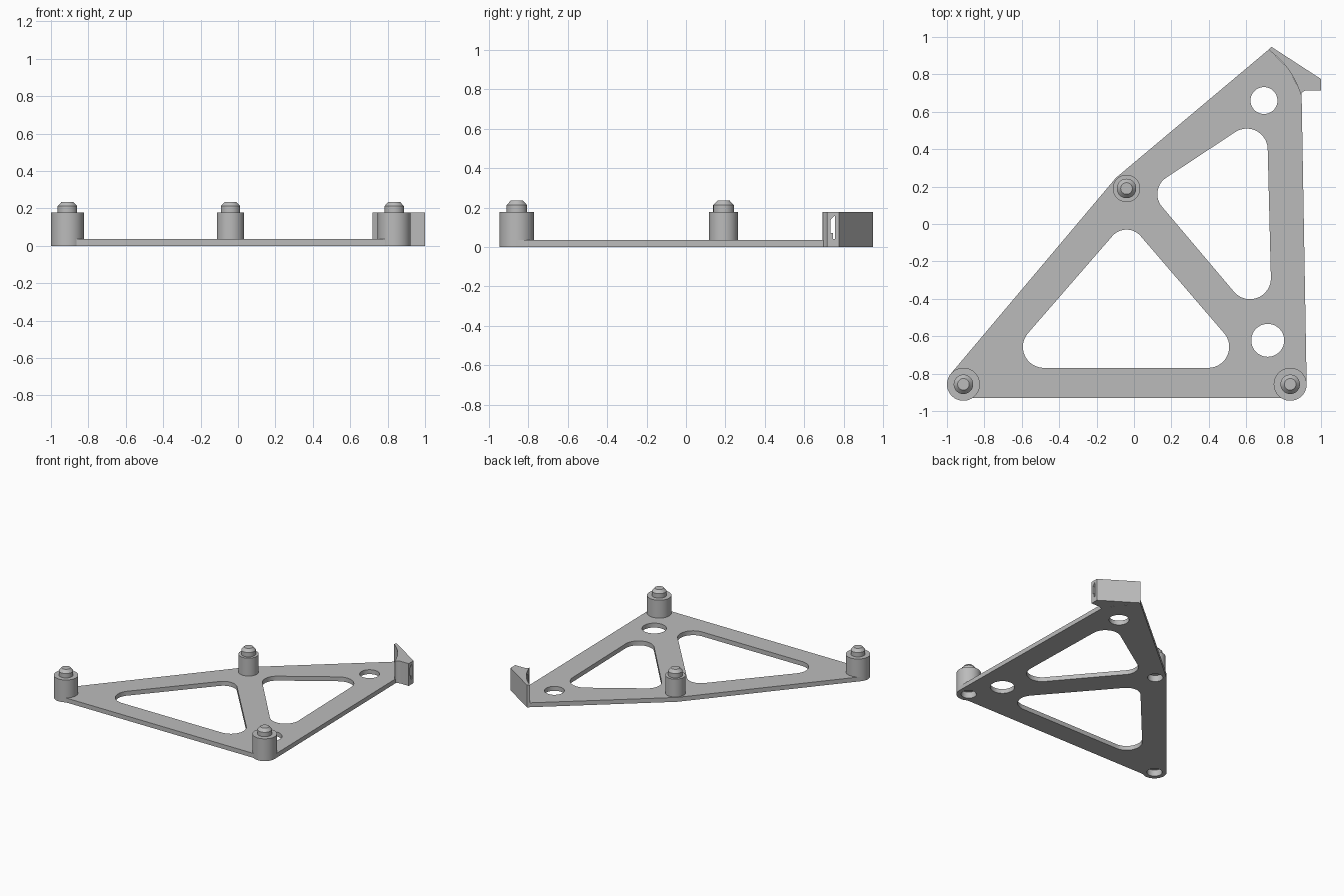
import bpy, bmesh
from math import cos, sin, pi, radians
from mathutils import Vector

cube = bpy.data.objects.get("Cube")
if cube:
    bpy.data.objects.remove(cube, do_unlink=True)

grey = bpy.data.materials.new("plain grey")
grey.use_nodes = True
COLOR = (0.5, 0.5, 0.5, 1)
grey.diffuse_color = COLOR
grey.node_tree.nodes["Principled BSDF"].inputs["Base Color"].default_value = COLOR

PLATE_H, POST_H, PIN_R, RECESS = 0.035, 0.177, 0.052, 0.055


def circle(x, y, r, n=64):
    return [(x + r * cos(2 * pi * i / n), y + r * sin(2 * pi * i / n)) for i in range(n)]


def hull(points):
    """Convex outline, counter-clockwise."""
    def half(pts):
        out = []
        for p in pts:
            while len(out) > 1 and (Vector(out[-1]) - Vector(out[-2])).cross(
                    Vector(p) - Vector(out[-1])) <= 1e-7:
                out.pop()
            out.append(p)
        return out[:-1]
    pts = sorted(set(points))
    return half(pts) + half(pts[::-1])


def finish(name, bm):
    bmesh.ops.recalc_face_normals(bm, faces=bm.faces)
    mesh = bpy.data.meshes.new(name)
    bm.to_mesh(mesh)
    bm.free()
    mesh.materials.append(grey)
    obj = bpy.data.objects.new(name, mesh)
    bpy.context.collection.objects.link(obj)
    return obj


def prism(name, outline, low, high, along_x=False):
    """Extrude an outline upwards, or a (y, z) outline along x."""
    bm = bmesh.new()
    place = (lambda a, b: (low, a, b)) if along_x else (lambda a, b: (a, b, low))
    face = bm.faces.new([bm.verts.new(place(a, b)) for a, b in outline])
    top = bmesh.ops.extrude_face_region(bm, geom=[face])
    step = Vector((high - low, 0, 0) if along_x else (0, 0, high - low))
    bmesh.ops.translate(bm, vec=step,
                        verts=[v for v in top["geom"] if isinstance(v, bmesh.types.BMVert)])
    return finish(name, bm)


def activate(obj):
    bpy.ops.object.select_all(action='DESELECT')
    obj.select_set(True)
    bpy.context.view_layer.objects.active = obj


def cut(obj, cutter):
    cutter.hide_render = True
    activate(obj)
    mod = obj.modifiers.new("cut", 'BOOLEAN')
    mod.operation, mod.solver, mod.object = 'DIFFERENCE', 'EXACT', cutter
    bpy.ops.object.modifier_apply(modifier=mod.name)
    bpy.data.objects.remove(cutter, do_unlink=True)


def smooth(obj):
    activate(obj)
    bpy.ops.object.shade_smooth_by_angle(angle=radians(25))


def lathe(name, x, y, profile, n=64):
    bm = bmesh.new()
    verts = [bm.verts.new((r, 0, z)) for r, z in profile]
    edges = [bm.edges.new(pair) for pair in zip(verts, verts[1:])]
    bmesh.ops.spin(bm, geom=verts + edges, cent=(0, 0, 0), axis=(0, 0, 1),
                   angle=2 * pi, steps=n)
    bmesh.ops.remove_doubles(bm, verts=bm.verts, dist=1e-5)
    bmesh.ops.translate(bm, vec=(x, y, 0), verts=bm.verts)
    return finish(name, bm)


posts = {"right_post": (-0.912, -0.857, 0.088),
         "left_post": (0.835, -0.857, 0.088),
         "middle_post": (-0.04, 0.19, 0.073)}

# Base plate: hull around the posts and the back corner
outline = [(0.722, 0.934), (0.83, 0.825), (0.896, 0.695), (0.884, 0.67)]
for x, y, r in posts.values():
    outline += [(px, max(py, -0.93)) for px, py in circle(x, y, max(r, 0.08))]
plate = prism("base_plate", hull(outline), 0, PLATE_H)

# Two rounded triangular windows, two round holes, and the post recesses
openings = [
    hull(circle(-0.04, -0.13, 0.1) + circle(-0.482, -0.657, 0.112) + circle(0.397, -0.657, 0.112)),
    hull(circle(0.603, 0.398, 0.112) + circle(0.23, 0.16, 0.105) + circle(0.62, -0.29, 0.112)),
    circle(0.695, 0.66, 0.072),
    circle(0.715, -0.622, 0.088),
] + [circle(x, y, RECESS) for x, y, r in posts.values()]
for shape in openings:
    cut(plate, prism("cutter", shape, -0.1, 0.1))
smooth(plate)

# Posts with a stepped, tapered pin on top and a socket underneath
for name, (x, y, r) in posts.items():
    smooth(lathe(name, x, y, [
        (0, 0.05), (RECESS, 0.05), (RECESS, 0), (r, 0), (r, POST_H),
        (PIN_R, POST_H), (PIN_R, 0.212), (0.031, 0.235), (0, 0.235)]))

# Raised hook at the back corner, curved on its inner side
fillet = [(0.93 + 0.045 * cos(a), 0.67 + 0.045 * sin(a))
          for a in (radians(90 + 10 * i) for i in range(7))]
start, end, bulge = Vector((0.893, 0.693)), Vector((0.72, 0.932)), Vector((0.019, 0.014))
inner = [tuple(start.lerp(end, i / 12) + bulge * sin(pi * i / 12)) for i in range(13)]
hook = prism("corner_hook", [(0.735, 0.947), (1.0, 0.775), (1.0, 0.715)] + fillet + inner,
             0, POST_H)

# Small slot through the tip of the hook
slot = [(0.731, 0.07), (0.744, 0.07), (0.744, 0.04), (0.756, 0.04),
        (0.756, 0.157), (0.75, 0.157), (0.731, 0.135)]
cut(hook, prism("cutter", slot, 0.7, 1.1, along_x=True))
smooth(hook)
